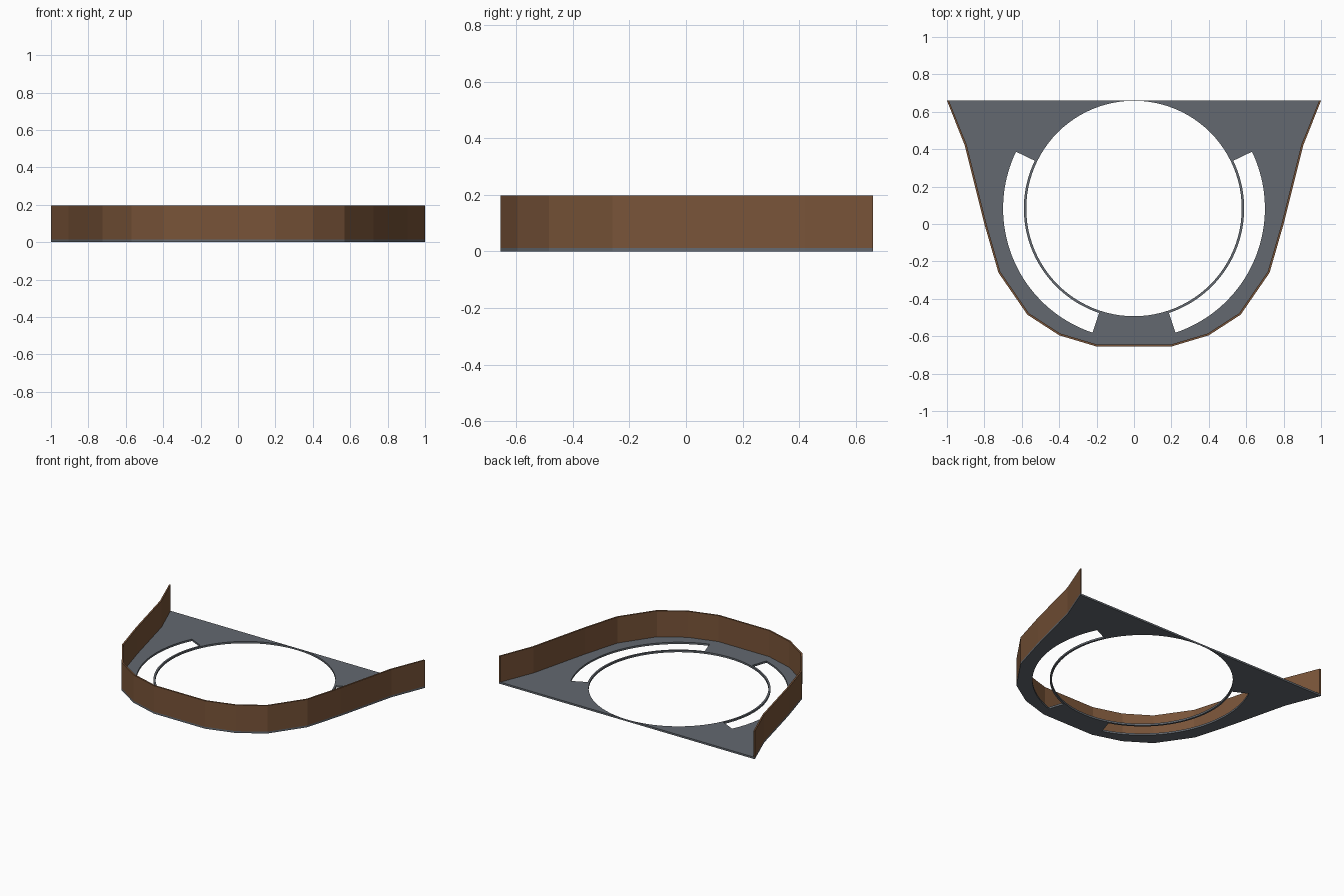
import bpy
from math import sin, cos, radians
from mathutils import Vector

cube = bpy.data.objects.get("Cube")
if cube:
    bpy.data.objects.remove(cube, do_unlink=True)

PLATE_TOP = 0.013
WALL_TOP = 0.197
WALL_THICKNESS = 0.011
CENTRE_Y = 0.083
HOLE_RADIUS = 0.576


def material(name, colour):
    mat = bpy.data.materials.new(name)
    mat.use_nodes = True
    mat.diffuse_color = (*colour, 1)
    bsdf = mat.node_tree.nodes["Principled BSDF"]
    bsdf.inputs["Base Color"].default_value = (*colour, 1)
    bsdf.inputs["Roughness"].default_value = 0.7
    return mat


def arc(radius, start, end, steps):
    angles = [radians(start + (end - start) * i / steps) for i in range(steps + 1)]
    return [Vector((radius * cos(a), CENTRE_Y + radius * sin(a))) for a in angles]


def mirror(points):
    return [Vector((-p.x, p.y)) for p in reversed(points)]


def prism(name, loops, bottom, top, mat):
    """Fill flat loops (inner loops become holes) and extrude them upright."""
    curve = bpy.data.curves.new(name + "_profile", "CURVE")
    curve.dimensions = "2D"
    curve.fill_mode = "BOTH"
    curve.extrude = (top - bottom) / 2
    for loop in loops:
        spline = curve.splines.new("POLY")
        spline.points.add(len(loop) - 1)
        for point, p in zip(spline.points, loop):
            point.co = (p.x, p.y, 0, 1)
        spline.use_cyclic_u = True
    helper = bpy.data.objects.new(name + "_profile", curve)
    bpy.context.collection.objects.link(helper)
    graph = bpy.context.evaluated_depsgraph_get()
    mesh = bpy.data.meshes.new_from_object(helper.evaluated_get(graph))
    bpy.data.objects.remove(helper, do_unlink=True)
    mesh.name = name
    mesh.materials.clear()
    mesh.materials.append(mat)
    for face in mesh.polygons:
        face.use_smooth = False
        face.material_index = 0
    obj = bpy.data.objects.new(name, mesh)
    obj.location.z = (top + bottom) / 2
    bpy.context.collection.objects.link(obj)
    return obj


def inset_path(path, distance):
    """Offset an open path to its left with mitred corners."""
    result = []
    for i, p in enumerate(path):
        before = (p - path[i - 1]).normalized() if i else None
        after = (path[i + 1] - p).normalized() if i < len(path) - 1 else None
        before, after = before or after, after or before
        n1, n2 = Vector((-before.y, before.x)), Vector((-after.y, after.x))
        result.append(p + (n1 + n2) * distance / (1 + n1.dot(n2)))
    # Keep both ends flush with the straight back edge
    for end in (0, -1):
        result[end] = Vector((result[end].x, path[end].y))
    return result


grey = material("slate grey", (0.125, 0.14, 0.16))
brown = material("wood brown", (0.19, 0.088, 0.04))

# Faceted outline, running from the back left corner round the front
half = [Vector(p) for p in ((0.2, -0.655), (0.4, -0.595), (0.57, -0.485),
                            (0.725, -0.26), (0.8, 0), (0.905, 0.42), (1, 0.66))]
outline = mirror(half) + half

# Base plate with a round opening and two curved slots
opening = arc(HOLE_RADIUS, 0, 360, 96)[:-1]
slot = arc(0.589, -71.5, 25.7, 40) + arc(0.7, 25.7, -71.5, 40)
prism("base_plate", [outline, opening, slot, mirror(slot)], 0, PLATE_TOP, grey)

# Thin upright rim along the outline, open at the back
inner = inset_path(outline, WALL_THICKNESS)
prism("rim_wall", [outline + inner[::-1]], PLATE_TOP, WALL_TOP, brown)
